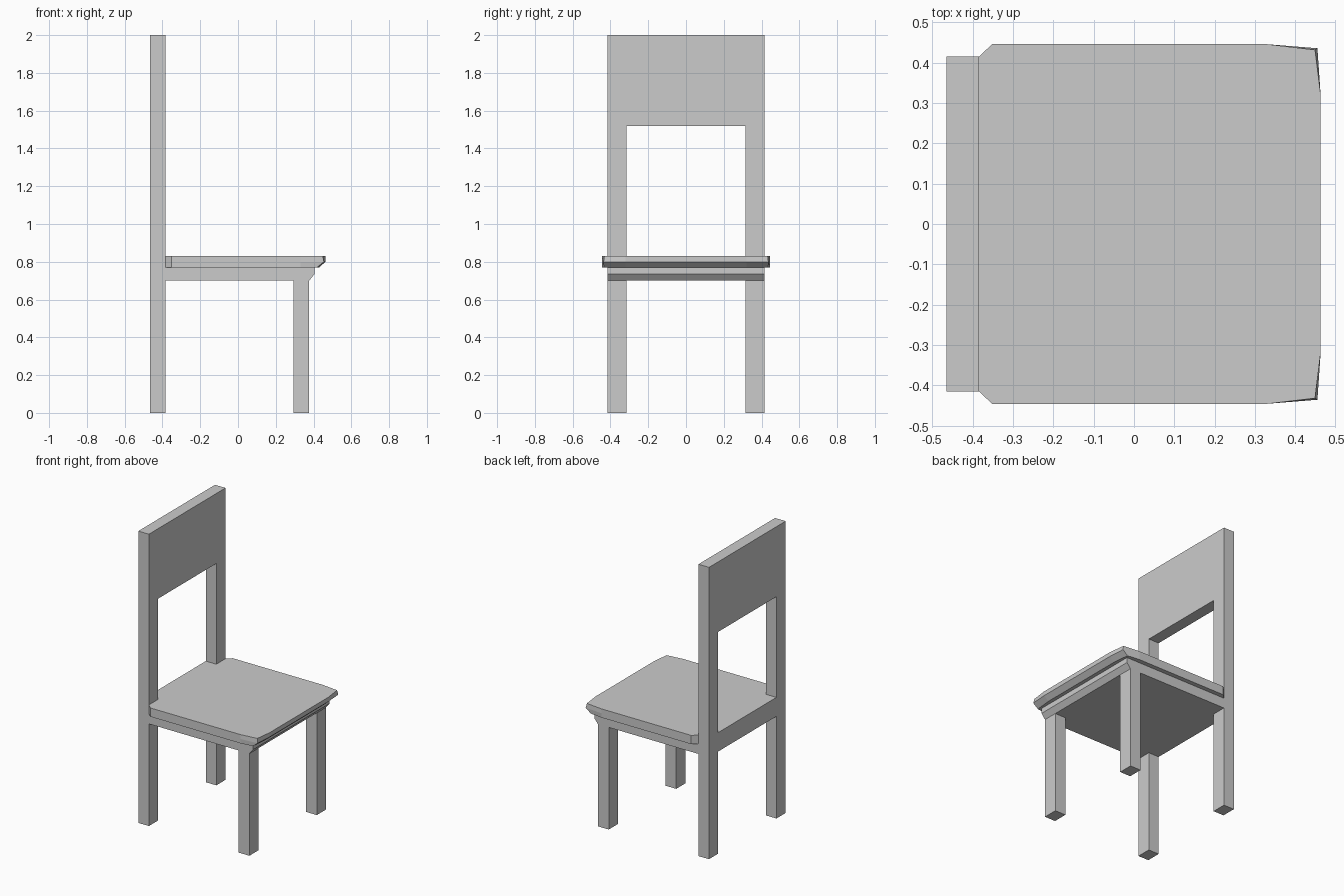
import bpy, bmesh

if "Cube" in bpy.data.objects:
    bpy.data.objects.remove(bpy.data.objects["Cube"])


def finish(bm, name):
    bmesh.ops.recalc_face_normals(bm, faces=bm.faces)
    mesh = bpy.data.meshes.new(name)
    bm.to_mesh(mesh)
    bm.free()
    obj = bpy.data.objects.new(name, mesh)
    bpy.context.collection.objects.link(obj)
    return obj


def loft(name, rings):
    """Skin a list of equal-length closed rings and cap both ends."""
    bm = bmesh.new()
    vs = [[bm.verts.new(p) for p in ring] for ring in rings]
    n = len(vs[0])
    for a, b in zip(vs, vs[1:]):
        for i in range(n):
            j = (i + 1) % n
            bm.faces.new((a[i], a[j], b[j], b[i]))
    bm.faces.new(vs[0])
    bm.faces.new(vs[-1])
    return finish(bm, name)


def box(name, x, y, z):
    def ring(h):
        return [(x[0], y[0], h), (x[1], y[0], h), (x[1], y[1], h), (x[0], y[1], h)]
    return loft(name, [ring(z[0]), ring(z[1])])


def seat_ring(z, corner, front):
    # half outline from back to front, then mirrored across y = 0
    half = [(-0.385, 0.415), (-0.352, 0.446), (0.33, 0.446), corner, (front, 0.32)]
    return [(x, y, z) for x, y in half] + [(x, -y, z) for x, y in reversed(half)]


BACK = (-0.465, -0.385)

# back: one-piece frame with two full-height posts, top panel and seat rail
bm = bmesh.new()
ys = [-0.415, -0.315, 0.315, 0.415]
zs = [0, 0.70, 0.83, 1.52, 2.0]
grid = [[bm.verts.new((BACK[0], y, z)) for z in zs] for y in ys]
for i in range(3):
    for j in range(4):
        if i == 1 and j in (0, 2):
            continue
        bm.faces.new((grid[i][j], grid[i + 1][j], grid[i + 1][j + 1], grid[i][j + 1]))
ext = bmesh.ops.extrude_face_region(bm, geom=bm.faces[:], use_keep_orig=True)
moved = [g for g in ext["geom"] if isinstance(g, bmesh.types.BMVert)]
bmesh.ops.translate(bm, verts=moved, vec=(BACK[1] - BACK[0], 0, 0))
bmesh.ops.dissolve_limit(bm, angle_limit=0.01, verts=bm.verts[:], edges=bm.edges[:])
finish(bm, "back_frame")

# front legs
for side, y in (("right", (-0.415, -0.315)), ("left", (0.315, 0.415))):
    box("front_leg_" + side, (0.295, 0.377), y, (0, 0.70))

# solid apron under the seat, flaring out at the front
profile = [(-0.385, 0.70), (0.377, 0.70), (0.405, 0.735), (0.405, 0.77), (-0.385, 0.77)]
loft("apron", [[(x, y, z) for x, z in profile] for y in (-0.415, 0.415)])

# seat board with chamfered front edge
loft("seat", [
    seat_ring(0.77, (0.418, 0.435), 0.43),
    seat_ring(0.80, (0.455, 0.436), 0.463),
    seat_ring(0.83, (0.449, 0.432), 0.463),
])
